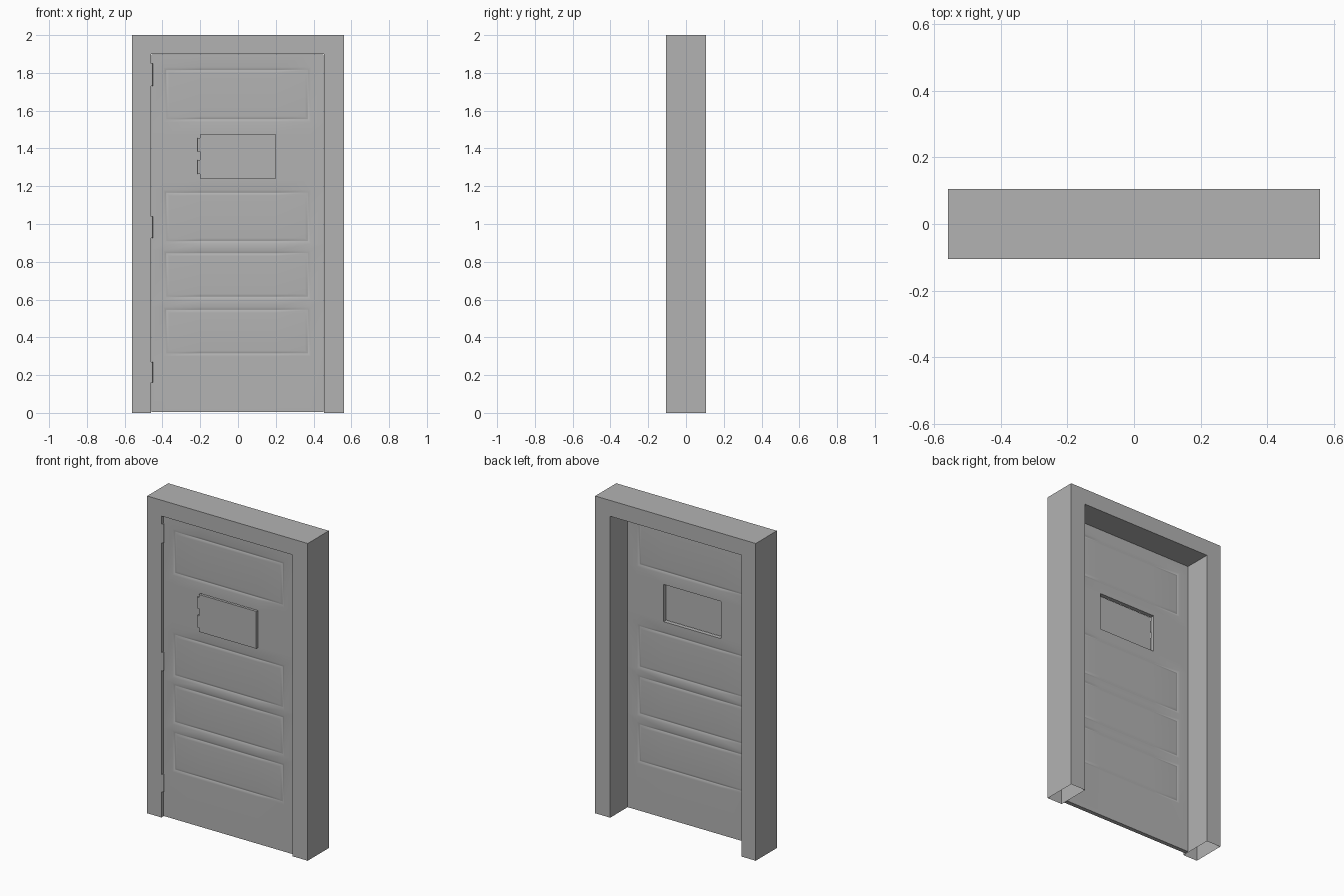
import bpy
import bmesh

cube = bpy.data.objects.get("Cube")
if cube:
    bpy.data.objects.remove(cube, do_unlink=True)

# Single plain grey
grey = bpy.data.materials.new("plain_grey")
grey.use_nodes = True
grey.diffuse_color = (0.45, 0.45, 0.45, 1)
shader = grey.node_tree.nodes["Principled BSDF"]
shader.inputs["Base Color"].default_value = grey.diffuse_color
shader.inputs["Roughness"].default_value = 0.7

DEPTH = 0.105                      # half depth of the frame
LEFT, RIGHT, TOP = -0.46, 0.455, 1.9
DOOR_FRONT, DOOR_BACK = -0.088, -0.062
PANEL_X = (-0.395, 0.385)
PANELS = [(0.30, 0.56), (0.60, 0.86), (0.895, 1.18), (1.54, 1.83)]
HATCH_X, HATCH_Z = (-0.2, 0.2), (1.24, 1.475)


def finish(bm, name, smooth=False):
    mesh = bpy.data.meshes.new(name)
    bm.to_mesh(mesh)
    bm.free()
    mesh.materials.append(grey)
    obj = bpy.data.objects.new(name, mesh)
    bpy.context.collection.objects.link(obj)
    if smooth:
        bpy.ops.object.select_all(action="DESELECT")
        obj.select_set(True)
        bpy.context.view_layer.objects.active = obj
        bpy.ops.object.shade_smooth_by_angle(angle=0.7)
    return obj


def thicken(bm, depth):
    """Extrude a flat sheet along y into a closed solid."""
    geom = bmesh.ops.extrude_face_region(bm, geom=bm.faces[:], use_keep_orig=True)["geom"]
    moved = [v for v in geom if isinstance(v, bmesh.types.BMVert)]
    bmesh.ops.translate(bm, verts=moved, vec=(0, depth, 0))
    bmesh.ops.recalc_face_normals(bm, faces=bm.faces[:])


def hinge(name, x, y, z0, z1, radius):
    bm = bmesh.new()
    bmesh.ops.create_cone(bm, cap_ends=True, segments=16, radius1=radius,
                          radius2=radius, depth=z1 - z0)
    bmesh.ops.translate(bm, verts=bm.verts[:], vec=(x, y, (z0 + z1) / 2))
    finish(bm, name, smooth=True)


# Frame: an upside-down U, hollow and open underneath
bm = bmesh.new()
outline = [(-0.56, 0), (LEFT, 0), (LEFT, TOP), (RIGHT, TOP),
           (RIGHT, 0), (0.56, 0), (0.56, 2), (-0.56, 2)]
bm.faces.new([bm.verts.new((x, -DEPTH, z)) for x, z in outline])
thicken(bm, 2 * DEPTH)
feet = [f for f in bm.faces if f.calc_center_median().z < 0.001]
bmesh.ops.delete(bm, geom=feet, context="FACES_ONLY")
finish(bm, "door_frame")

# Door leaf: a sheet of cells with the hatch cell left out
bm = bmesh.new()
xs = [LEFT + 0.003, PANEL_X[0], *HATCH_X, PANEL_X[1], RIGHT - 0.002]
zs = sorted([0.004, TOP - 0.002, *HATCH_Z, *[z for p in PANELS for z in p]])
grid = [[bm.verts.new((x, DOOR_FRONT, z)) for x in xs] for z in zs]
for j in range(len(zs) - 1):
    for i in range(len(xs) - 1):
        if xs[i] == HATCH_X[0] and zs[j] == HATCH_Z[0]:
            continue
        bm.faces.new((grid[j][i], grid[j][i + 1], grid[j + 1][i + 1], grid[j + 1][i]))
thicken(bm, DOOR_BACK - DOOR_FRONT)


def in_panel(face):
    c = face.calc_center_median()
    return (abs(face.normal.y) > 0.9 and PANEL_X[0] < c.x < PANEL_X[1]
            and any(a < c.z < b for a, b in PANELS))


# Shallow groove around every panel, on both sides
fields = [f for f in bm.faces if in_panel(f)]
for width, step in ((0.013, -0.006), (0.004, 0), (0.013, 0.006)):
    bmesh.ops.inset_region(bm, faces=fields, thickness=width, depth=step,
                           use_even_offset=True, use_boundary=True)
door = finish(bm, "door_leaf", smooth=True)
weighted = door.modifiers.new("even_shading", "WEIGHTED_NORMAL")
weighted.keep_sharp = True

# Hatch cover closing the opening from the front
bm = bmesh.new()
corners = [(HATCH_X[0], HATCH_Z[0]), (HATCH_X[1], HATCH_Z[0]),
           (HATCH_X[1], HATCH_Z[1]), (HATCH_X[0], HATCH_Z[1])]
bm.faces.new([bm.verts.new((x, -0.104, z)) for x, z in corners])
thicken(bm, 0.0155)
finish(bm, "hatch_cover")

# Hinges of the hatch and of the door
for n, (z0, z1) in enumerate([(1.265, 1.34), (1.385, 1.455)]):
    hinge(f"hatch_hinge_{n + 1}", -0.206, -0.0965, z0, z1, 0.008)
for n, (z0, z1) in enumerate([(0.16, 0.27), (0.925, 1.04), (1.73, 1.85)]):
    hinge(f"door_hinge_{n + 1}", LEFT + 0.002, -0.096, z0, z1, 0.007)
